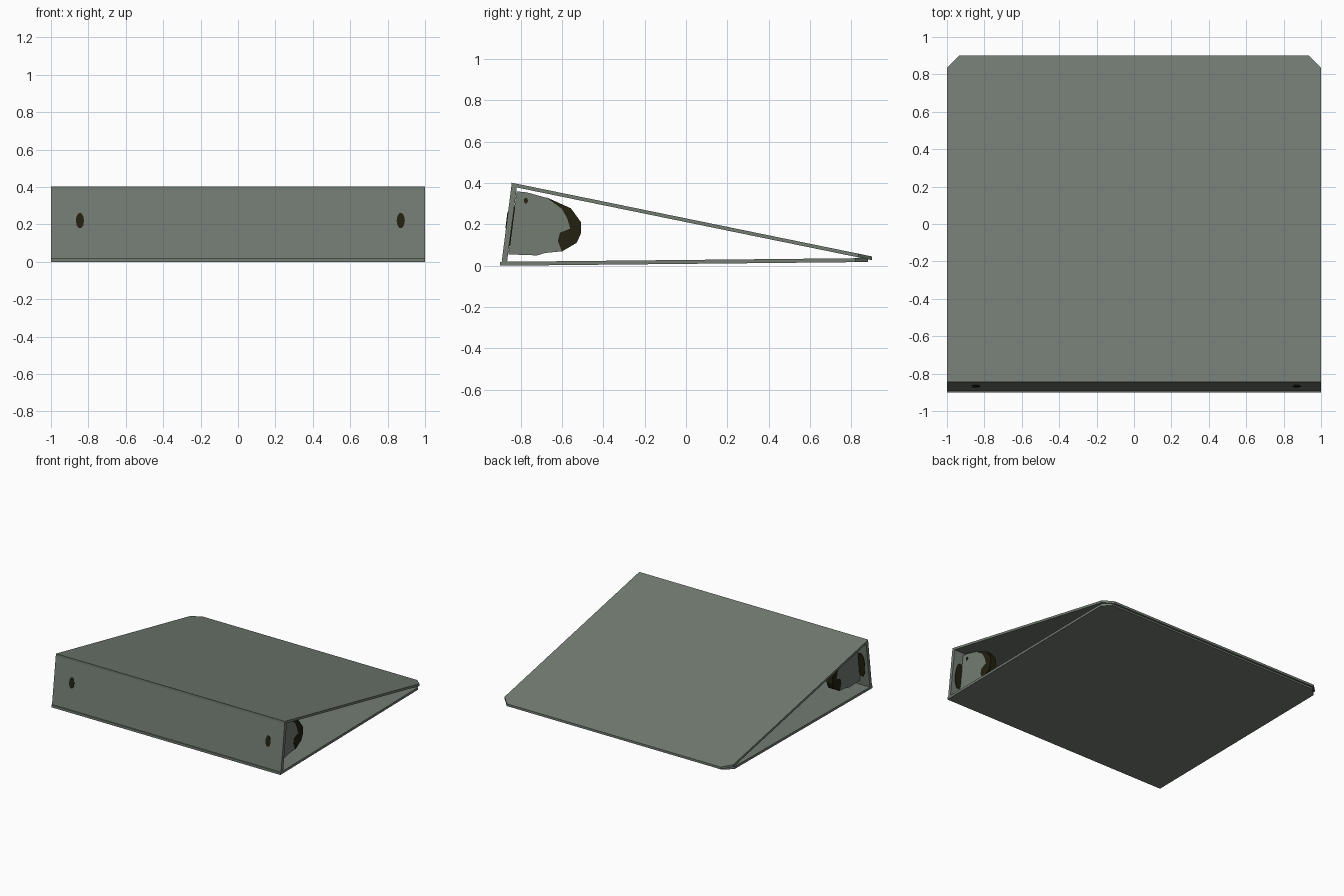
import bpy, math

if "Cube" in bpy.data.objects:
    bpy.data.objects.remove(bpy.data.objects["Cube"])


def material(name, rgb):
    m = bpy.data.materials.new(name)
    m.diffuse_color = (*rgb, 1)
    m.use_nodes = True
    m.node_tree.nodes["Principled BSDF"].inputs["Base Color"].default_value = m.diffuse_color
    return m


GREY = material("grey green", (0.17, 0.20, 0.17))
DARK = material("dark olive", (0.016, 0.015, 0.005))


def prism(name, bottom, top, mat):
    """Solid between two matching outlines."""
    n = len(bottom)
    faces = [tuple(reversed(range(n))), tuple(range(n, 2 * n))]
    faces += [(i, (i + 1) % n, n + (i + 1) % n, n + i) for i in range(n)]
    me = bpy.data.meshes.new(name)
    me.from_pydata(bottom + top, [], faces)
    me.materials.append(mat)
    ob = bpy.data.objects.new(name, me)
    bpy.context.collection.objects.link(ob)
    return ob


def side_prism(name, profile, x0, x1, mat):
    """Extrude a counter-clockwise (y, z) profile along x."""
    return prism(name, [(x0, y, z) for y, z in profile],
                 [(x1, y, z) for y, z in profile], mat)


def panel(name, y0, y1, z0, z1, thick, cut):
    """Sloped panel with clipped back corners."""
    plan = [(-1, y0), (1, y0), (1, y1 - cut), (1 - cut, y1),
            (cut - 1, y1), (-1, y1 - cut)]
    low = [(x, y, z0 + (z1 - z0) * (y - y0) / (y1 - y0)) for x, y in plan]
    return prism(name, low, [(x, y, z + thick) for x, y, z in low], GREY)


# Three panels of the wedge
panel("base_panel", -0.9, 0.88, 0.0, 0.018, 0.019, 0.06)
panel("ramp_panel", -0.845, 0.9, 0.384, 0.027, 0.018, 0.065)
side_prism("front_panel", [(-0.893, 0.01), (-0.867, 0.01), (-0.818, 0.385),
                           (-0.843, 0.4)], -1, 1, GREY)

# Irregular brackets behind the front panel, with dark worn ends
bracket = [(-0.86, 0.055), (-0.72, 0.05), (-0.68, 0.062), (-0.6, 0.07),
           (-0.53, 0.115), (-0.51, 0.16), (-0.512, 0.21), (-0.56, 0.275),
           (-0.68, 0.33), (-0.77, 0.355), (-0.82, 0.36)]
cap = [(-0.6, 0.069), (-0.528, 0.112), (-0.507, 0.16), (-0.509, 0.212),
       (-0.557, 0.278), (-0.68, 0.333), (-0.6, 0.275), (-0.575, 0.23),
       (-0.56, 0.18), (-0.61, 0.16), (-0.62, 0.12)]


def oval(cy, cz, ry, rz, n=10):
    return [(cy + ry * math.cos(2 * math.pi * i / n),
             cz + rz * math.sin(2 * math.pi * i / n)) for i in range(n)]


def face_y(z, offset):
    """Y on the front panel's outer slope."""
    return -0.893 + (z - 0.01) * 0.05 / 0.39 + offset


for side, s, cx in (("left", -1, -0.845), ("right", 1, 0.87)):
    x0, x1 = sorted((s * 0.875, s * 0.92))
    side_prism(side + "_bracket", bracket, x0, x1, GREY)
    side_prism(side + "_bracket_end", cap, x0 - 0.003, x1 + 0.003, DARK)
    side_prism(side + "_bracket_spot", oval(-0.775, 0.315, 0.01, 0.014),
               x0 - 0.003, x1 + 0.003, DARK)
    # Dark slot on the front
    o = oval(cx, 0.22, 0.022, 0.042)
    prism(side + "_front_slot", [(x, face_y(z, 0.003), z) for x, z in o],
          [(x, face_y(z, -0.003), z) for x, z in o], DARK)
    # Dark patch on the inner face of the front panel
    p = oval(s * 0.94, 0.19, 0.035, 0.1)
    prism(side + "_inner_patch", [(x, face_y(z, 0.031), z) for x, z in p],
          [(x, face_y(z, 0.022), z) for x, z in p], DARK)

# Consistent outward normals
import bmesh
for ob in bpy.data.objects:
    bm = bmesh.new()
    bm.from_mesh(ob.data)
    bmesh.ops.recalc_face_normals(bm, faces=bm.faces)
    bm.to_mesh(ob.data)
    bm.free()
